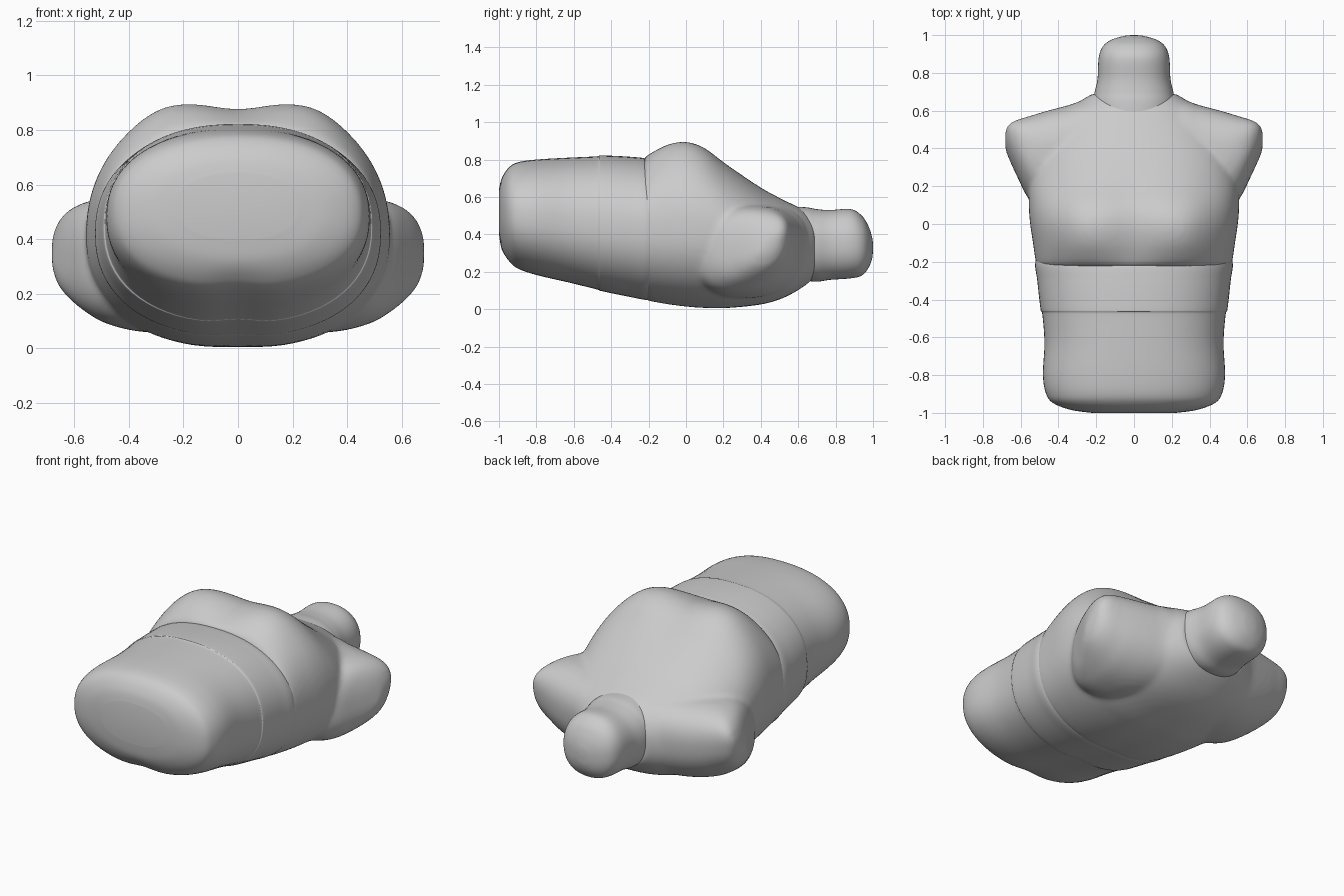
import bpy, bmesh, math

cube = bpy.data.objects.get("Cube")
if cube:
    bpy.data.objects.remove(cube, do_unlink=True)

# One plain grey for the whole body
grey = bpy.data.materials.new("plain_grey")
grey.use_nodes = True
grey.diffuse_color = (0.6, 0.6, 0.6, 1)
grey.node_tree.nodes["Principled BSDF"].inputs["Base Color"].default_value = (0.6, 0.6, 0.6, 1)

SIDES = 72
STEPS = 6


def smooth_rows(rows):
    """Catmull-Rom interpolation between the key sections."""
    out = []
    for i in range(len(rows) - 1):
        four = [rows[max(i - 1, 0)], rows[i], rows[i + 1], rows[min(i + 2, len(rows) - 1)]]
        for k in range(STEPS):
            t = k / STEPS
            out.append([b + t * (c - a + t * (2*a - 5*b + 4*c - d + t * (3*(b - c) + d - a))) / 2
                        for a, b, c, d in zip(*four)])
    return out + [rows[-1]]


def loft(name, rows, place):
    """Skin rings along the smoothed sections; place(row, cos, sin) gives a point."""
    bm = bmesh.new()
    rings = []
    for row in smooth_rows(rows):
        angles = [2 * math.pi * i / SIDES for i in range(SIDES)]
        rings.append([bm.verts.new(place(row, math.cos(a), math.sin(a))) for a in angles])
    for r, s in zip(rings, rings[1:]):
        for i in range(SIDES):
            j = (i + 1) % SIDES
            bm.faces.new((r[i], r[j], s[j], s[i]))
    bm.faces.new(rings[0][::-1])
    bm.faces.new(rings[-1])
    bmesh.ops.recalc_face_normals(bm, faces=bm.faces)
    mesh = bpy.data.meshes.new(name)
    bm.to_mesh(mesh)
    bm.free()
    mesh.materials.append(grey)
    obj = bpy.data.objects.new(name, mesh)
    bpy.context.collection.objects.link(obj)
    return obj


def power(v, e):
    return math.copysign(abs(v) ** e, v)


def across(row, c, s):
    """Section facing along y: y, half width, bottom, widest height, top, groove depths."""
    y, w, low, mid, high, front_dip, back_dip = row
    x = w * power(c, 0.88)
    z = mid + power(s, 0.88) * ((high - mid) if s > 0 else (mid - low))
    if s > 0:
        z -= front_dip * math.exp(-(x / 0.13) ** 2)
        z += front_dip * 0.6 * math.exp(-((abs(x) - 0.3) / 0.12) ** 2) * s
    else:
        z += back_dip * math.exp(-(x / 0.09) ** 2)
    return x, y, z


def sideways(row, c, s):
    """Section facing along x: x, rear y, forward y, bottom, top."""
    x, y0, y1, low, high = row
    lean = 0.04 * s
    return (x, (y0 + y1) / 2 + (y1 - y0) / 2 * power(c, 0.85) + lean,
            (low + high) / 2 + (high - low) / 2 * power(s, 0.85))


# Abdomen with a soft fold across the belly
abdomen = loft("abdomen", [
    (-1.0, 0.22, 0.40, 0.52, 0.64, 0, 0),
    (-0.985, 0.33, 0.32, 0.51, 0.70, 0, 0),
    (-0.95, 0.425, 0.255, 0.50, 0.755, 0, 0.01),
    (-0.90, 0.465, 0.21, 0.49, 0.785, 0, 0.015),
    (-0.80, 0.482, 0.175, 0.48, 0.80, 0, 0.015),
    (-0.63, 0.474, 0.135, 0.46, 0.81, 0, 0.015),
    (-0.48, 0.485, 0.098, 0.45, 0.817, 0, 0.015),
    (-0.45, 0.495, 0.088, 0.44, 0.822, 0, 0.015),
    (-0.30, 0.512, 0.058, 0.43, 0.815, 0, 0.012),
    (-0.20, 0.522, 0.042, 0.42, 0.80, 0, 0.01),
    (-0.12, 0.48, 0.06, 0.42, 0.74, 0, 0.01)], across)

# Chest with the two front swellings
chest = loft("chest", [
    (-0.225, 0.515, 0.046, 0.42, 0.81, 0.0, 0.01),
    (-0.19, 0.522, 0.036, 0.42, 0.845, 0.015, 0.01),
    (-0.10, 0.535, 0.02, 0.42, 0.895, 0.033, 0.01),
    (0.0, 0.55, 0.008, 0.42, 0.91, 0.035, 0.008),
    (0.10, 0.557, 0.002, 0.41, 0.875, 0.025, 0.006),
    (0.22, 0.55, 0.002, 0.39, 0.78, 0.01, 0.005),
    (0.40, 0.50, 0.025, 0.35, 0.65, 0, 0),
    (0.52, 0.43, 0.06, 0.33, 0.585, 0, 0),
    (0.62, 0.33, 0.115, 0.33, 0.535, 0, 0),
    (0.69, 0.22, 0.17, 0.33, 0.48, 0, 0)], across)

# Shoulder yoke ending in rounded arm stubs
half = [
    (0.20, 0.05, 0.66, 0.06, 0.56),
    (0.35, 0.04, 0.625, 0.06, 0.555),
    (0.48, 0.06, 0.59, 0.09, 0.55),
    (0.56, 0.14, 0.565, 0.135, 0.535),
    (0.62, 0.26, 0.545, 0.185, 0.505),
    (0.66, 0.35, 0.52, 0.235, 0.46),
    (0.682, 0.41, 0.48, 0.30, 0.40)]
yoke = loft("yoke", [(-r[0], *r[1:]) for r in reversed(half)] + half, sideways)

# Neck stump
neck = loft("neck", [
    (0.53, 0.215, 0.18, 0.35, 0.55, 0, 0),
    (0.64, 0.218, 0.155, 0.35, 0.545, 0, 0),
    (0.70, 0.208, 0.147, 0.35, 0.535, 0, 0),
    (0.77, 0.193, 0.157, 0.35, 0.53, 0, 0),
    (0.88, 0.187, 0.165, 0.345, 0.535, 0, 0),
    (0.94, 0.165, 0.18, 0.34, 0.50, 0, 0),
    (0.975, 0.12, 0.22, 0.335, 0.445, 0, 0),
    (0.995, 0.055, 0.27, 0.33, 0.385, 0, 0),
    (1.0, 0.012, 0.32, 0.33, 0.34, 0, 0)], across)

# Blend the yoke into the chest
bpy.ops.object.select_all(action="DESELECT")
chest.select_set(True)
yoke.select_set(True)
bpy.context.view_layer.objects.active = chest
bpy.ops.object.join()
chest.name = "chest_and_shoulders"
remesh = chest.modifiers.new("blend", "REMESH")
remesh.mode = "VOXEL"
remesh.voxel_size = 0.014
remesh.use_smooth_shade = True
relax = chest.modifiers.new("relax", "SMOOTH")
relax.factor = 0.5
relax.iterations = 12

# Smooth shading
for obj in (abdomen, chest, neck):
    bpy.ops.object.select_all(action="DESELECT")
    obj.select_set(True)
    bpy.context.view_layer.objects.active = obj
    bpy.ops.object.shade_smooth_by_angle(angle=math.radians(50))
